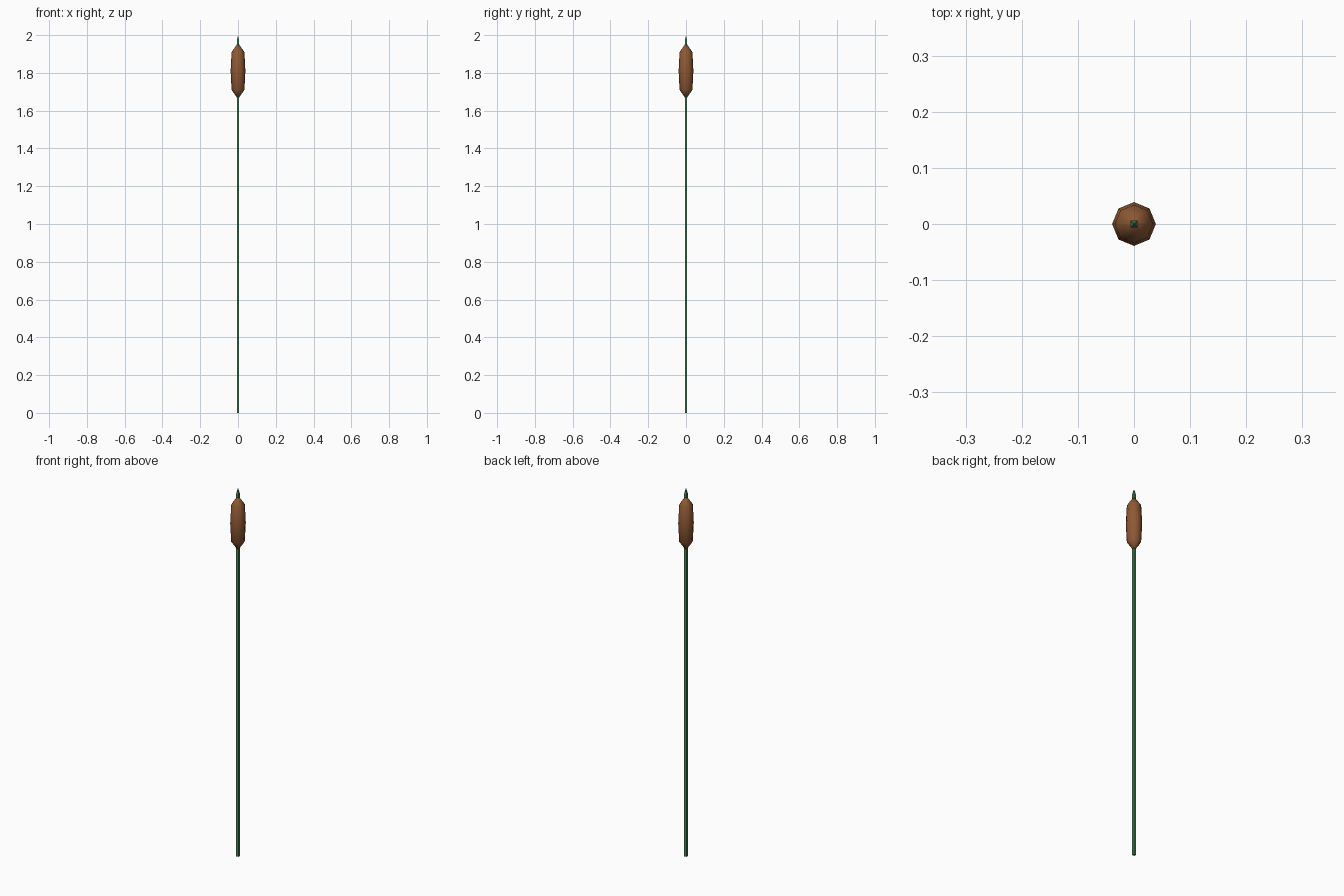
import bpy, bmesh
from math import cos, sin, pi

if "Cube" in bpy.data.objects:
    bpy.data.objects.remove(bpy.data.objects["Cube"])


def material(name, color):
    m = bpy.data.materials.new(name)
    m.diffuse_color = (*color, 1)
    m.use_nodes = True
    m.node_tree.nodes["Principled BSDF"].inputs["Base Color"].default_value = m.diffuse_color
    return m


def lathe(name, profile, sides, turn, mat, smooth):
    """Stack rings of (radius, z); a zero radius closes to a point."""
    bm = bmesh.new()
    rings = []
    for r, z in profile:
        n = sides if r > 0 else 1
        rings.append([bm.verts.new((r * cos(turn + 2 * pi * i / sides),
                                    r * sin(turn + 2 * pi * i / sides), z)) for i in range(n)])
    for a, b in zip(rings, rings[1:]):
        for i in range(sides):
            j = (i + 1) % sides
            loop = [a[i % len(a)], a[j % len(a)], b[j % len(b)], b[i % len(b)]]
            bm.faces.new(list(dict.fromkeys(loop)))
    for ring in (rings[0], rings[-1]):
        if len(ring) > 1:
            bm.faces.new(ring)
    bmesh.ops.recalc_face_normals(bm, faces=bm.faces)
    for f in bm.faces:
        f.smooth = smooth
    me = bpy.data.meshes.new(name)
    bm.to_mesh(me)
    bm.free()
    me.materials.append(mat)
    ob = bpy.data.objects.new(name, me)
    bpy.context.collection.objects.link(ob)
    return ob


green = material("stem_green", (0.06, 0.23, 0.09))
brown = material("head_brown", (0.27, 0.10, 0.035))

# Square stem with a pointed tip
lathe("stem", [(0.0092, 0), (0.0092, 1.97), (0, 2.0)], 4, pi / 4, green, False)

# Eight-sided seed head, slightly bulging in the middle
lathe("seed_head", [(0.006, 1.67), (0.034, 1.71), (0.039, 1.81),
                    (0.034, 1.91), (0.006, 1.95)], 8, 0, brown, True)
